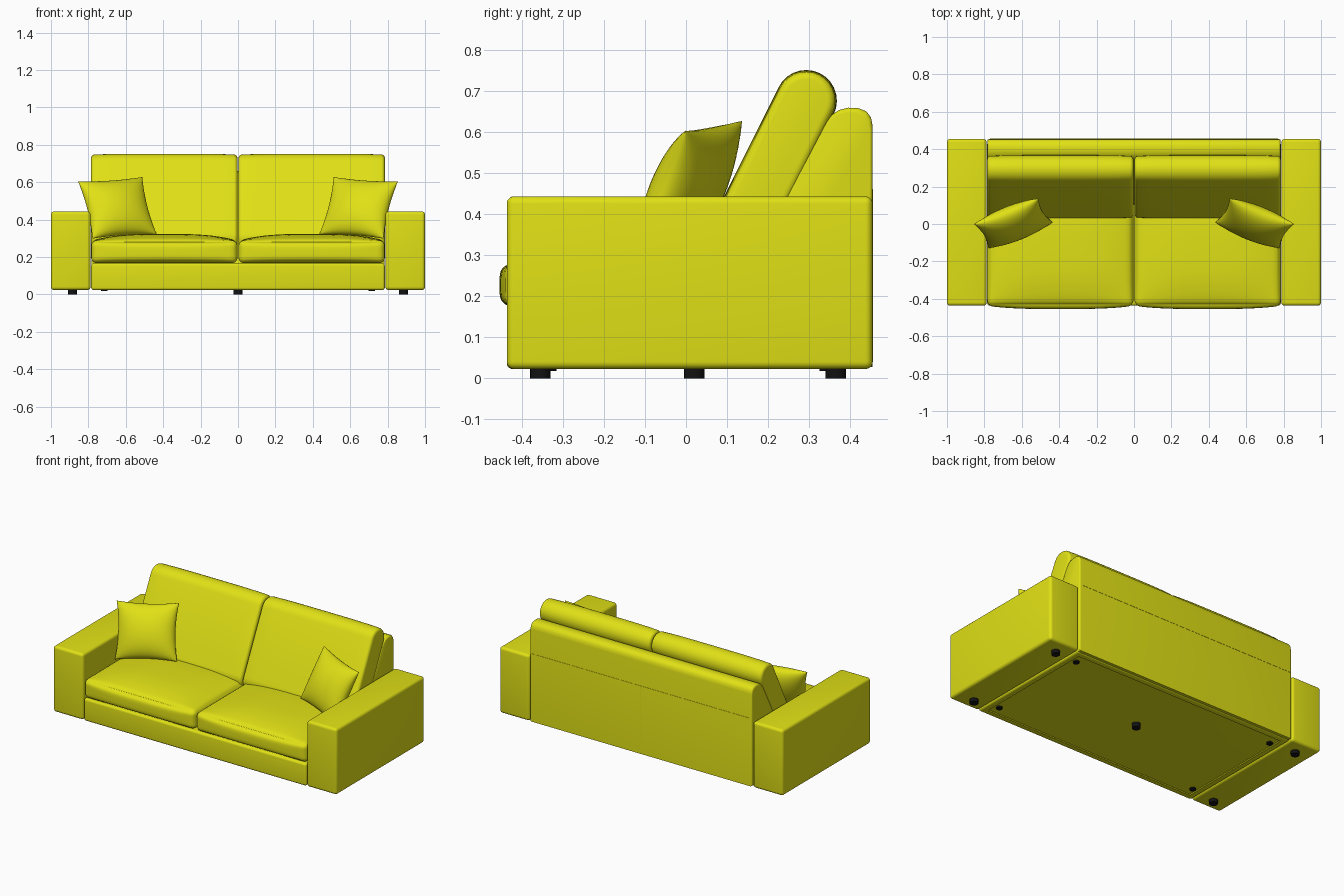
import bpy, bmesh, math
from mathutils import Vector

if "Cube" in bpy.data.objects:
    bpy.data.objects.remove(bpy.data.objects["Cube"])


def material(name, rgb):
    m = bpy.data.materials.new(name)
    m.diffuse_color = (*rgb, 1)
    m.use_nodes = True
    m.node_tree.nodes["Principled BSDF"].inputs["Base Color"].default_value = m.diffuse_color
    return m


YELLOW = material("yellow fabric", (0.75, 0.75, 0.008))
BLACK = material("black plastic", (0.006, 0.006, 0.006))


def finish(bm, name, mat, angle=35):
    bmesh.ops.recalc_face_normals(bm, faces=bm.faces)
    me = bpy.data.meshes.new(name)
    bm.to_mesh(me)
    bm.free()
    me.materials.append(mat)
    ob = bpy.data.objects.new(name, me)
    bpy.context.collection.objects.link(ob)
    bpy.ops.object.select_all(action='DESELECT')
    ob.select_set(True)
    bpy.context.view_layer.objects.active = ob
    bpy.ops.object.shade_smooth_by_angle(angle=math.radians(angle))
    return ob


def cube(lo, hi):
    bm = bmesh.new()
    bmesh.ops.create_cube(bm, size=1)
    for v in bm.verts:
        v.co = [(a + b) / 2 + c * (b - a) for a, b, c in zip(lo, hi, v.co)]
    return bm


def rounded_box(name, lo, hi, r, recess=False):
    bm = cube(lo, hi)
    bmesh.ops.bevel(bm, geom=bm.edges[:], offset=r, segments=5, profile=0.5, affect='EDGES')
    if recess:
        bm.normal_update()
        bottom = min(bm.faces, key=lambda f: f.calc_center_median().z)
        bmesh.ops.inset_region(bm, faces=[bottom], thickness=0.035, depth=0)
        bmesh.ops.inset_region(bm, faces=[bottom], thickness=0.005, depth=-0.005)
    return finish(bm, name, YELLOW)


def cushion(name, lo, hi, r, bulge, n=26):
    """Rounded box whose sides swell outward by bulge (x, y, z top)."""
    bm = bmesh.new()
    bmesh.ops.create_cube(bm, size=2)
    bmesh.ops.subdivide_edges(bm, edges=bm.edges[:], cuts=n - 1, use_grid_fill=True)
    mid = [(a + b) / 2 for a, b in zip(lo, hi)]
    half = [(b - a) / 2 for a, b in zip(lo, hi)]
    for v in bm.verts:
        u = [math.sin(max(-1, min(1, c)) * math.pi / 2) for c in v.co]
        p = Vector([c * h for c, h in zip(u, half)])
        q = Vector([max(r - h, min(h - r, c)) for c, h in zip(p, half)])
        d = p - q
        p = q + d.normalized() * r if d.length > 0 else p
        for k in range(3):
            i, j = (k + 1) % 3, (k + 2) % 3
            if k == 2 and u[2] < 0:
                continue
            p[k] += bulge[k] * u[k] * (1 - abs(u[i]) ** 3) * (1 - abs(u[j]) ** 3)
        v.co = p + Vector(mid)
    return finish(bm, name, YELLOW, 60)


def loft(name, sections):
    """Skin equal-length rings and cap both ends."""
    bm = bmesh.new()
    rings = [[bm.verts.new(p) for p in s] for s in sections]
    for a, b in zip(rings, rings[1:]):
        for i in range(len(a)):
            j = (i + 1) % len(a)
            bm.faces.new((a[i], a[j], b[j], b[i]))
    bm.faces.new(rings[0])
    bm.faces.new(rings[-1])
    return finish(bm, name, YELLOW, 40)


def capsule(x, r, bottom, top, n=14):
    """Capsule outline in the plane at x, leaning from bottom to top."""
    lean = math.atan2(top[1] - bottom[1], top[0] - bottom[0])
    pts = []
    for c, start in ((top, lean - math.pi / 2), (bottom, lean + math.pi / 2)):
        for i in range(n + 1):
            a = start + math.pi * i / n
            pts.append((x, c[0] + r * math.cos(a), c[1] + r * math.sin(a)))
    return pts


def back_cushion(name, x0, x1):
    rim, sections = 0.018, []
    xs = [(x0 + rim * (1 - math.cos(t)), rim * (1 - math.sin(t)))
          for t in [math.pi / 2 * i / 5 for i in range(6)]]
    inner = [(x0 + rim + (x1 - x0 - 2 * rim) * i / 12, 0) for i in range(1, 12)]
    xs += inner + [(x0 + x1 - x, c) for x, c in reversed(xs)]
    for x, cut in xs:
        t = (2 * x - x0 - x1) / (x1 - x0)
        r = 0.070 + 0.005 * (1 - t ** 4) - cut
        sections.append(capsule(x, r, (0.105, 0.30), (0.293, 0.677)))
    return loft(name, sections)


def throw_pillow(name, s, n=20):
    centre = Vector((0.645, 0.004, 0.463))
    U, V = Vector((0.172, -0.069, -0.012)), Vector((0.038, 0.064, 0.153))
    N = U.cross(V).normalized()
    bm = bmesh.new()
    for side in (-1, 1):
        grid = []
        for i in range(n + 1):
            row = []
            for j in range(n + 1):
                u, v = (math.sin((2 * k / n - 1) * math.pi / 2) for k in (i, j))
                puff = max(0, (1 - u * u) * (1 - v * v)) ** 0.5
                p = centre + U * u * (1 - 0.09 * (1 - v * v)) + V * v * (1 - 0.07 * (1 - u * u))
                p += N * side * 0.075 * puff
                row.append(bm.verts.new((p.x * s, p.y, p.z)))
            grid.append(row)
        for i in range(n):
            for j in range(n):
                bm.faces.new((grid[i][j], grid[i + 1][j], grid[i + 1][j + 1], grid[i][j + 1]))
    bmesh.ops.remove_doubles(bm, verts=bm.verts[:], dist=0.0002)
    return finish(bm, name, YELLOW, 70)


def disc(name, x, y, z0, z1, r):
    bm = bmesh.new()
    bmesh.ops.create_cone(bm, cap_ends=True, segments=20, radius1=r, radius2=r, depth=z1 - z0)
    bmesh.ops.translate(bm, verts=bm.verts[:], vec=(x, y, (z0 + z1) / 2))
    return finish(bm, name, BLACK)


# Plinth under the seat, with a shallow recess underneath
rounded_box("seat_base", (-0.785, -0.437, 0.023), (0.785, 0.44, 0.166), 0.014, recess=True)

# Sloped back frame: side profile (y, z) with softened ends
profile = [(0.455, 0.028), (0.455, 0.615), (0.451, 0.636), (0.44, 0.651), (0.42, 0.659),
           (0.395, 0.660), (0.372, 0.654), (0.355, 0.642), (0.342, 0.624),
           (0.24, 0.435), (0.10, 0.16), (0.10, 0.028)]
rim = 0.012
ends = [(0.783 - rim * (1 - math.cos(a)), rim * (1 - math.sin(a)))
        for a in [math.pi / 2 * i / 4 for i in range(5)]]
stations = [(-x, c) for x, c in ends]
stations = [(-0.783 + rim * (1 - math.sin(a)), rim * (1 - math.cos(a)))
            for a in [math.pi / 2 * (4 - i) / 4 for i in range(5)]]
stations = stations[::1] + [(-x, c) for x, c in reversed(stations)]


def shrink(c):
    cy, cz = 0.33, 0.33
    return [(y + (cy - y) * c / 0.2, z + (cz - z) * c / 0.32) for y, z in profile]


loft("back_frame", [[(x, y, z) for y, z in shrink(c)] for x, c in stations])

# Stitched seams on the rear
finish(cube((-0.77, 0.45, 0.459), (0.77, 0.4565, 0.462)), "rear_cross_seam", YELLOW)
finish(cube((-0.0015, 0.45, 0.04), (0.0015, 0.4565, 0.46)), "rear_centre_seam", YELLOW)

for s, side in ((-1, "left"), (1, "right")):
    def span(a, b):
        return sorted((s * a, s * b))

    # Box arms
    a, b = span(0.788, 1.0)
    rounded_box(side + "_arm", (a, -0.437, 0.023), (b, 0.455, 0.444), 0.018)
    # Seat and back cushions
    a, b = span(0.003, 0.785)
    cushion(side + "_seat_cushion", (a, -0.438, 0.167), (b, 0.2, 0.288), 0.03, (0, 0.017, 0.036))
    back_cushion(side + "_back_cushion", a, b)
    throw_pillow(side + "_throw_pillow", s)
    # Feet and small glides
    for y, end in ((-0.355, "front"), (0.365, "back")):
        disc(f"{side}_{end}_foot", s * 0.885, y, 0, 0.03, 0.025)
        disc(f"{side}_{end}_glide", s * 0.715, y * 0.94, 0.018, 0.032, 0.018)

disc("centre_foot", 0, 0.02, 0, 0.035, 0.025)
